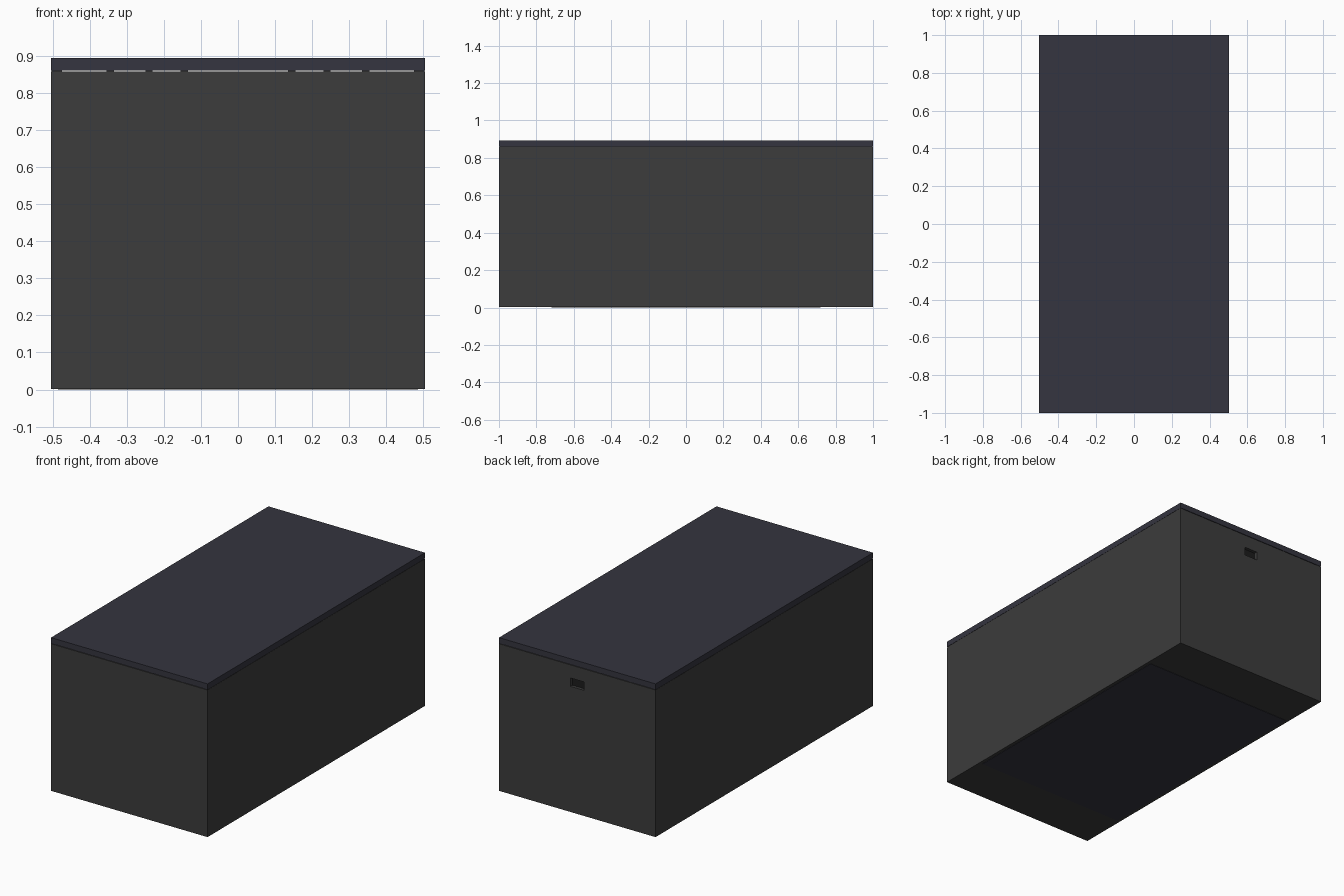
import bpy, bmesh
from mathutils import Vector

if "Cube" in bpy.data.objects:
    bpy.data.objects.remove(bpy.data.objects["Cube"])


def material(name, rgb):
    m = bpy.data.materials.new(name)
    m.diffuse_color = (*rgb, 1)
    m.use_nodes = True
    m.node_tree.nodes["Principled BSDF"].inputs["Base Color"].default_value = m.diffuse_color
    return m


CHARCOAL = material("charcoal", (0.045, 0.045, 0.045))
SLATE = material("slate", (0.035, 0.035, 0.05))
BLACK = material("black", (0.012, 0.012, 0.012))


def box(name, lo, hi, mat):
    lo, hi = Vector(lo), Vector(hi)
    bm = bmesh.new()
    bmesh.ops.create_cube(bm, size=1)
    for v in bm.verts:
        v.co = (lo + hi) / 2 + v.co * (hi - lo)
    mesh = bpy.data.meshes.new(name)
    bm.to_mesh(mesh)
    bm.free()
    ob = bpy.data.objects.new(name, mesh)
    bpy.context.collection.objects.link(ob)
    mesh.materials.append(mat)
    return ob


W, L, H = 0.504, 1.0, 0.894
SEAM = 0.858

# Main cabinet, with a shallow socket recess cut into the back
body = box("body", (-W, -L, 0.002), (W, L, SEAM), CHARCOAL)
cutter = box("recess_cutter", (-0.043, L - 0.02, 0.733), (0.043, L + 0.1, 0.782), BLACK)
cutter.hide_render = True
cutter.hide_viewport = True
cut = body.modifiers.new("recess", "BOOLEAN")
cut.operation = "DIFFERENCE"
cut.solver = "EXACT"
cut.object = cutter

# Dark plate at the bottom of the recess
box("recess_plate", (-0.043, L - 0.021, 0.733), (0.043, L - 0.018, 0.782), BLACK)

# Lid floating over a hairline seam
box("lid", (-W, -L, SEAM + 0.003), (W, L, H), SLATE)

# Spacer strips that carry the lid, mirrored left and right
for x, half in ((0.489, 0.014), (0.345, 0.01), (0.24, 0.009), (0.145, 0.01)):
    for side in (-1, 1):
        box("lid_spacer", (side * x - half, -L + 0.002, SEAM - 0.001),
            (side * x + half, L - 0.002, SEAM + 0.004), BLACK)

# Thin panel under the base
box("base_panel", (-0.485, -0.72, 0), (0.485, 0.72, 0.004), SLATE)
